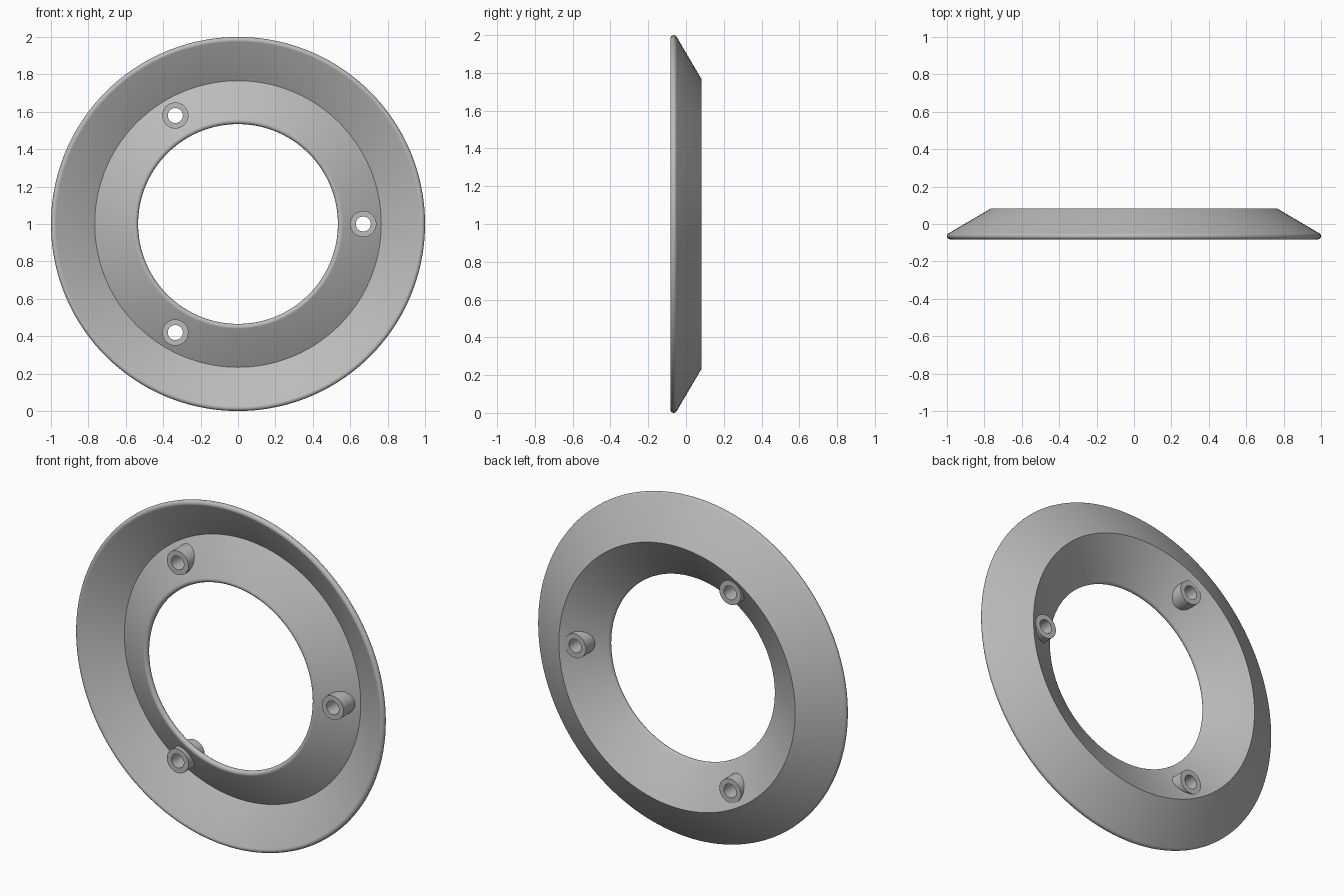
import bpy, bmesh, math
from mathutils import Matrix, Vector

if "Cube" in bpy.data.objects:
    bpy.data.objects.remove(bpy.data.objects["Cube"])

CENTER = Vector((0, 0, 1))
LIP = 0.0175          # radius of the rounded rims
RIDGE, BACK, FRONT = 0.766, 0.0825, -0.0825
TILT = math.radians(30)

grey = bpy.data.materials.new("plain_grey")
grey.use_nodes = True
color = (0.5, 0.5, 0.5, 1)
grey.diffuse_color = color
grey.node_tree.nodes["Principled BSDF"].inputs["Base Color"].default_value = color


def revolve(name, profile, origin, segments):
    """Spin a closed (radius, y) profile around the y axis."""
    bm = bmesh.new()
    rings = []
    for i in range(segments):
        a = math.tau * i / segments
        rings.append([bm.verts.new((r * math.cos(a), y, r * math.sin(a)))
                      for r, y in profile])
    n = len(profile)
    for i in range(segments):
        p, q = rings[i], rings[(i + 1) % segments]
        for j in range(n):
            k = (j + 1) % n
            bm.faces.new((p[j], p[k], q[k], q[j]))
    bmesh.ops.recalc_face_normals(bm, faces=bm.faces)
    mesh = bpy.data.meshes.new(name)
    bm.to_mesh(mesh)
    bm.free()
    mesh.materials.append(grey)
    obj = bpy.data.objects.new(name, mesh)
    obj.location = origin
    bpy.context.collection.objects.link(obj)
    return obj


def rim(radius, start, end, steps=10):
    """Half-round rim, angles measured from outward radius towards the back."""
    return [(radius + LIP * math.cos(start + (end - start) * i / steps),
             FRONT + LIP + LIP * math.sin(start + (end - start) * i / steps))
            for i in range(steps + 1)]


# V-section ring with rounded outer and inner rims
across = math.pi / 2 - TILT
profile = [(RIDGE, BACK)]
profile += rim(1 - LIP, across, across - math.pi)
profile += [(RIDGE, BACK - 2 * LIP / math.cos(TILT))]
profile += rim(0.534 + LIP, TILT - math.pi / 2, TILT - math.pi * 1.5)
ring = revolve("dished_ring", profile, CENTER, 144)

# Three hollow bosses, with clearance through the ring
for i in range(3):
    a = math.tau * i / 3
    spot = CENTER + Vector((0.67 * math.cos(a), 0, 0.67 * math.sin(a)))
    boss = revolve(f"screw_boss_{i + 1}",
                   [(0.04, -0.08), (0.07, -0.08), (0.07, 0.07), (0.04, 0.07)], spot, 40)
    mesh = bpy.data.meshes.new("boss_cutter")
    bm = bmesh.new()
    bmesh.ops.create_cone(bm, cap_ends=True, segments=40, radius1=0.055, radius2=0.055,
                          depth=0.5, matrix=Matrix.Rotation(math.pi / 2, 4, "X"))
    bm.to_mesh(mesh)
    bm.free()
    cutter = bpy.data.objects.new("boss_cutter", mesh)
    cutter.location = spot
    bpy.context.collection.objects.link(cutter)
    bpy.context.view_layer.update()
    cut = ring.modifiers.new("clearance", "BOOLEAN")
    cut.operation, cut.solver, cut.object = "DIFFERENCE", "EXACT", cutter
    bpy.context.view_layer.objects.active = ring
    bpy.ops.object.modifier_apply(modifier=cut.name)
    bpy.data.objects.remove(cutter)

# Smooth shading with crisp edges
for obj in bpy.context.collection.objects:
    obj.select_set(obj.type == "MESH")
bpy.context.view_layer.objects.active = ring
bpy.ops.object.shade_smooth_by_angle(angle=math.radians(30))
